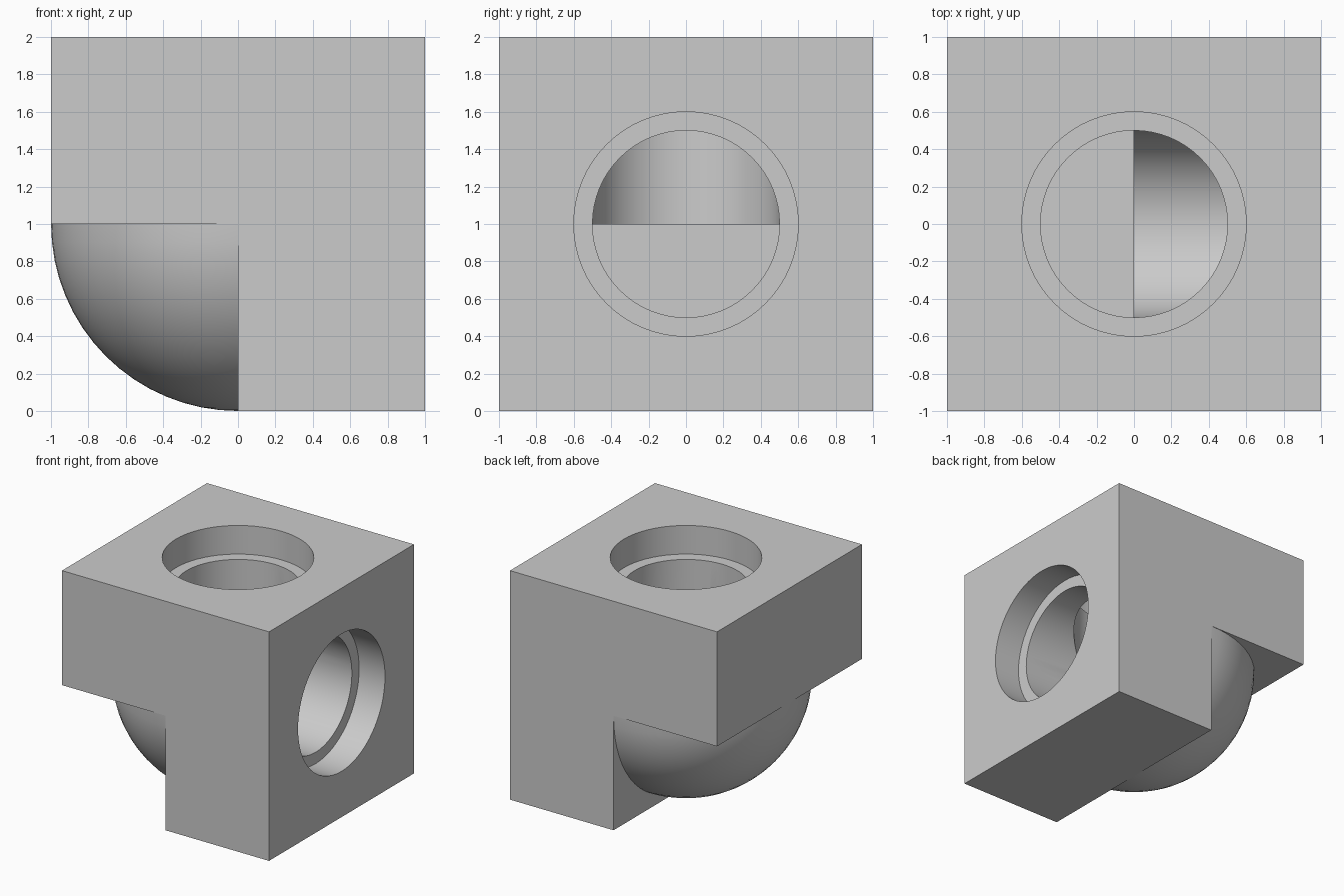
import bpy, bmesh, math
from mathutils import Matrix, Vector

if "Cube" in bpy.data.objects:
    bpy.data.objects.remove(bpy.data.objects["Cube"], do_unlink=True)

SEGMENTS = 64
CENTRE = Vector((0, 0, 1))

grey = bpy.data.materials.new("plain grey")
grey.use_nodes = True
grey.diffuse_color = (0.6, 0.6, 0.6, 1)
grey.node_tree.nodes["Principled BSDF"].inputs["Base Color"].default_value = grey.diffuse_color


def add_object(name, bm):
    bmesh.ops.recalc_face_normals(bm, faces=bm.faces[:])
    mesh = bpy.data.meshes.new(name)
    bm.to_mesh(mesh)
    bm.free()
    mesh.materials.append(grey)
    obj = bpy.data.objects.new(name, mesh)
    bpy.context.collection.objects.link(obj)
    return obj


def bore_cutter(name, radius, start, end, along_x):
    """Cylinder from start to end, measured outwards from the elbow centre."""
    bm = bmesh.new()
    place = Matrix.Translation((0, 0, (start + end) / 2))
    turn = Matrix.Rotation(math.pi / 2, 4, "Y") if along_x else Matrix()
    bmesh.ops.create_cone(bm, cap_ends=True, segments=SEGMENTS, radius1=radius,
                          radius2=radius, depth=end - start,
                          matrix=Matrix.Translation(CENTRE) @ turn @ place)
    cutter = add_object(name, bm)
    cutter.hide_render = True
    return cutter


def combine(target, other, operation):
    mod = target.modifiers.new(other.name, "BOOLEAN")
    mod.operation, mod.solver, mod.object = operation, "EXACT", other
    bpy.ops.object.select_all(action="DESELECT")
    bpy.context.view_layer.objects.active = target
    target.select_set(True)
    bpy.ops.object.modifier_apply(modifier=mod.name)
    bpy.data.objects.remove(other, do_unlink=True)


# L-shaped block: a cube without its lower quarter on one side
bm = bmesh.new()
outline = [(0, 0), (1, 0), (1, 2), (-1, 2), (-1, 1), (0, 1)]
face = bm.faces.new([bm.verts.new((x, -1, z)) for x, z in outline])
sweep = bmesh.ops.extrude_face_region(bm, geom=[face])
bmesh.ops.translate(bm, vec=(0, 2, 0),
                    verts=[v for v in sweep["geom"] if isinstance(v, bmesh.types.BMVert)])
body = add_object("elbow_block", bm)

# Ball filling the missing quarter, a hair smaller than the block
bm = bmesh.new()
bmesh.ops.create_uvsphere(bm, u_segments=SEGMENTS, v_segments=SEGMENTS // 2,
                          radius=0.9995, matrix=Matrix.Translation(CENTRE))
combine(body, add_object("rounded_corner", bm), "UNION")

# Two bores meeting at the centre, each with a wider socket at its mouth
for along_x in (True, False):
    for name, radius, start in (("bore", 0.5, 0), ("socket", 0.6, 0.75)):
        combine(body, bore_cutter(name, radius, start, 1.1, along_x), "DIFFERENCE")

bpy.ops.object.shade_smooth_by_angle(angle=math.radians(12))
